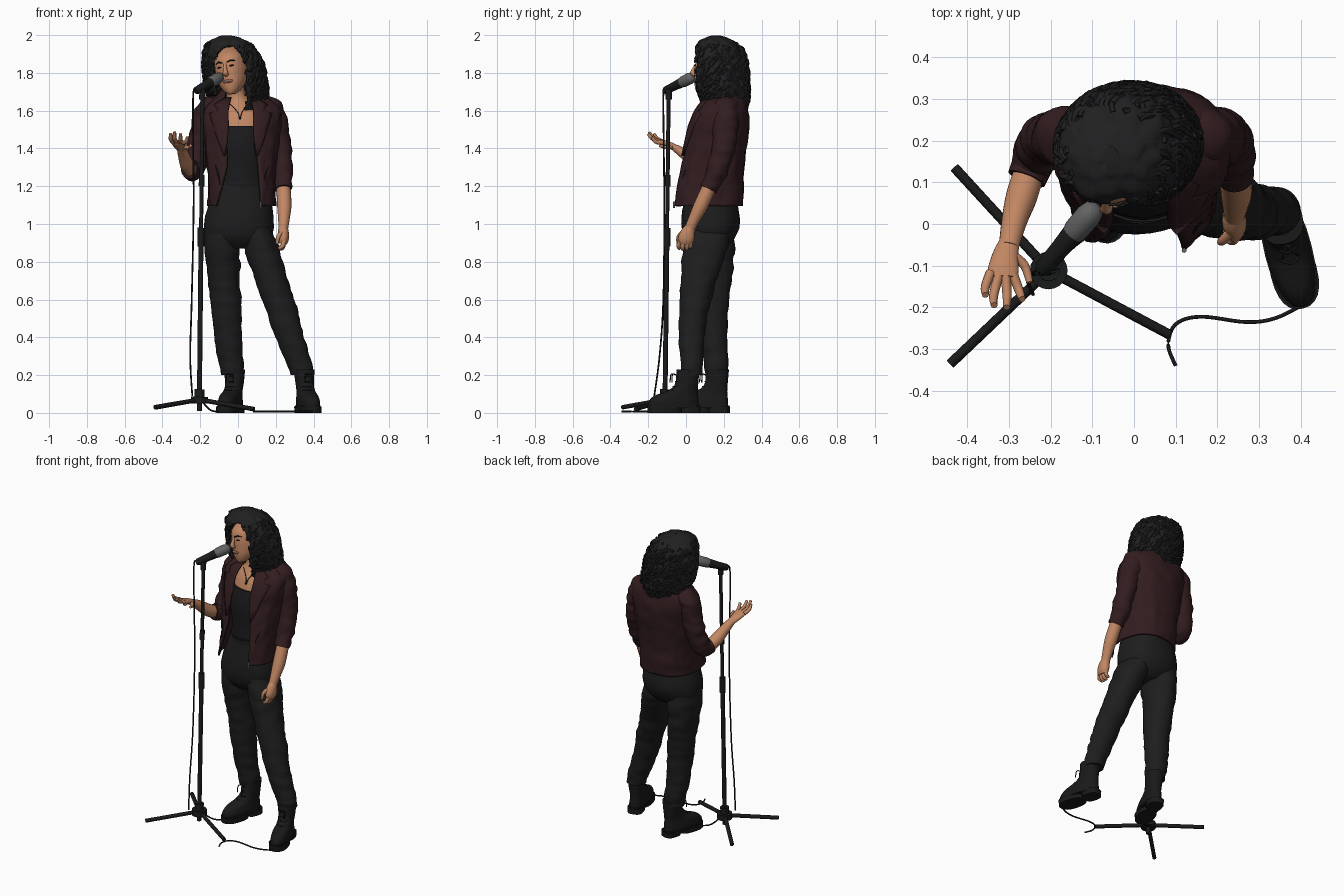
import bpy, bmesh, math, random
from mathutils import Vector, Matrix, Euler, noise
random.seed(4)

def material(name, c):
    m = bpy.data.materials.new(name)
    m.diffuse_color = (*c, 1)
    return m
SKIN = material("warm skin", (.53, .24, .125))
JACKET = material("dark maroon", (.032, .012, .014))
PANTS = material("charcoal cloth", (.0125, .0125, .0125))
TANK = material("black cloth", (.010, .010, .011))
HAIR = material("black hair", (.0145, .0145, .0145))
BOOT = material("black leather", (.010, .010, .010))
STAND = material("black metal", (.010, .0105, .011))
GRILLE = material("grey mesh", (.125, .125, .125))
LIPS = material("lips", (.33, .09, .06))
TEETH = material("teeth", (.6, .55, .5))

def spline(pts, sub):
    """Catmull-Rom through tuples of any length"""
    if sub < 2:
        return [tuple(p) for p in pts]
    out = []
    for i in range(len(pts) - 1):
        a, b, c, d = pts[max(i-1, 0)], pts[i], pts[i+1], pts[min(i+2, len(pts)-1)]
        for k in range(sub):
            t = k / sub
            out.append(tuple(q + .5*t*(r-p + t*(2*p-5*q+4*r-s + t*(3*(q-r)+s-p)))
                             for p, q, r, s in zip(a, b, c, d)))
    return out + [tuple(pts[-1])]

def skin(name, sets, mat, closed=True, matrix=None, thick=0, drop=None):
    """Mesh from sets of point rows"""
    bm = bmesh.new()
    for rows in sets:
        vs = [[bm.verts.new(p) for p in r] for r in rows]
        n = len(rows[0])
        for a, b in zip(vs, vs[1:]):
            for j in range(n if closed else n - 1):
                k = (j + 1) % n
                bm.faces.new((a[j], a[k], b[k], b[j]))
        if closed:
            bm.faces.new(vs[0])
            bm.faces.new(vs[-1])
    if drop:
        bmesh.ops.delete(bm, geom=[f for f in bm.faces if drop(f.calc_center_median())], context='FACES')
    bmesh.ops.recalc_face_normals(bm, faces=bm.faces)
    me = bpy.data.meshes.new(name)
    bm.to_mesh(me)
    bm.free()
    me.materials.append(mat)
    ob = bpy.data.objects.new(name, me)
    bpy.context.collection.objects.link(ob)
    if matrix:
        ob.matrix_world = matrix
    if thick:
        s = ob.modifiers.new("thickness", 'SOLIDIFY')
        s.thickness, s.offset = thick, 0
    return ob

def se(v, n):
    return math.copysign(abs(v) ** (2 / n), v)

def rings(pts, n=24, sub=4, flat=False, power=2, fold=0):
    """Rows of elliptical rings along a path of (x, y, z, rx, ry)"""
    P = spline([p if len(p) > 4 else (*p, p[3]) for p in pts], sub)
    span = Vector(P[-1][:3]) - Vector(P[0][:3])
    ref = Vector((0, 1, 0)) if abs(span.x) > .7 * span.length else Vector((1, 0, 0))
    rows = []
    for i, p in enumerate(P):
        t = (Vector(P[min(i+1, len(P)-1)][:3]) - Vector(P[max(i-1, 0)][:3])).normalized()
        u = Vector((1, 0, 0)) if flat else (ref - t * t.dot(ref)).normalized()
        v = Vector((0, 1, 0)) if flat else t.cross(u)
        row = []
        for j in range(n):
            a = math.tau * j / n
            d = u * (p[3] * se(math.cos(a), power)) + v * (p[4] * se(math.sin(a), power))
            c = Vector(p[:3])
            q = c + d
            row.append(c + d * (1 + fold * noise.noise(Vector((q.x*11, q.y*11, q.z*24)))))
        rows.append(row)
    return rows

def loft(name, pts, mat, matrix=None, **kw):
    return skin(name, [rings(pts, **kw)], mat, matrix=matrix)

def blob(name, loc, r, mat, matrix=None):
    x, y, z = loc
    pts = [(x, y, z + r[2]*math.sin(a), r[0]*math.cos(a), r[1]*math.cos(a))
           for a in [(-1.5 + 3*k/8) for k in range(9)]]
    return loft(name, pts, mat, matrix, n=14, sub=1, flat=True)

# trousers
loft("trouser_hips", [(.0, .12, .87, .08, .08), (0, .125, .92, .168, .13), (.005, .13, 1.0, .186, .155),
     (.012, .13, 1.1, .168, .145), (.02, .13, 1.22, .132, .125)], PANTS, n=40, flat=True, power=2.15, fold=.02)
loft("right_trouser_leg", [(-.075, .13, 1.02, .07, .11), (-.086, .13, .91, .094, .128), (-.075, .14, .72, .085, .103),
     (-.06, .14, .55, .08, .083), (-.05, .15, .38, .072, .07), (-.035, .16, .26, .066, .064),
     (-.03, .163, .2, .058, .058)], PANTS, n=32, sub=8, flat=True, fold=.1)
loft("left_trouser_leg", [(.08, .125, 1.02, .07, .11), (.116, .107, .9, .092, .125), (.165, .075, .74, .088, .1),
     (.225, .045, .56, .084, .08), (.275, .03, .4, .076, .068), (.325, .03, .26, .066, .06),
     (.34, .03, .2, .058, .058)], PANTS, n=32, sub=8, flat=True, fold=.1)
loft("belt", [(.02, .13, 1.185, .143, .131), (.02, .13, 1.215, .138, .13)], BOOT, n=40, sub=1, flat=True)

# boots, made once in local space and placed twice
for side, loc, ang in (("right", (-.04, .092, 0), -.29), ("left", (.37, -.065, 0), .25)):
    M = Matrix.Translation(loc) @ Matrix.Rotation(ang, 4, 'Z')
    loft(side + "_boot", [(0, 0, .025, .052, .136), (0, 0, .06, .053, .135), (0, .012, .09, .049, .118),
         (0, .045, .115, .045, .085), (0, .07, .15, .046, .062), (0, .078, .23, .054, .06)], BOOT, M,
         n=32, flat=True, power=2.3, fold=.03)
    loft(side + "_sole", [(0, -.05, 0, .054, .09), (0, -.05, .035, .056, .092)], BOOT, M, sub=1, flat=True, power=2.4)
    loft(side + "_heel", [(0, .088, 0, .046, .054), (0, .088, .035, .048, .055)], BOOT, M, sub=1, flat=True, power=3)
    loft(side + "_welt", [(0, 0, .026, .057, .142), (0, 0, .04, .057, .142)], BOOT, M, sub=1, flat=True, power=2.3)
    for k, (y, z) in enumerate(((-.062, .102), (-.03, .12), (-.004, .14), (.01, .165), (.015, .195))):
        loft(f"{side}_lace_{k}", [(-.03, y + .02, z, .004), (0, y, z, .004), (.03, y + .02, z, .004)],
             STAND, M, n=6)
    for s in (-1, 1):
        loft(f"{side}_lace_end", [(0, .015, .2, .003), (s*.015, -.01, .205, .003), (s*.02, -.015, .16, .003)], STAND, M, n=6)

# torso
loft("tank_top", [(.02, .13, 1.17, .138, .126), (.02, .135, 1.28, .135, .12), (.02, .155, 1.42, .16, .138),
     (.02, .167, 1.48, .16, .135), (.02, .17, 1.52, .145, .124)], TANK, n=40, flat=True, fold=.03)
loft("chest_and_neck", [(.02, .17, 1.47, .15, .125), (.018, .18, 1.54, .147, .116), (.015, .19, 1.59, .13, .105),
     (.005, .2, 1.64, .075, .08), (-.01, .188, 1.69, .05, .053), (-.022, .17, 1.77, .05, .053)],
     SKIN, n=32, flat=True)
loft("necklace", [(-.04, .115, 1.635, .0025), (0, .083, 1.59, .0025), (.01, .068, 1.555, .004), (.02, .083, 1.59, .0025),
     (.05, .115, 1.635, .0025)], STAND, n=6)

# open jacket: (cx, cy, z, rx, ry, right edge x, left edge x)
J = [(.02, .108, 1.095, .175, .187, -.11, .12), (.02, .12, 1.2, .172, .18, -.085, .115),
     (.02, .138, 1.32, .18, .166, -.06, .105), (.02, .165, 1.45, .195, .157, -.07, .09),
     (.02, .18, 1.55, .205, .148, -.085, .092), (.02, .195, 1.62, .195, .125, -.085, .097),
     (.015, .212, 1.67, .13, .098, -.07, .09), (.01, .218, 1.71, .088, .08, -.06, .075)]
N = 2.4
rows = []
for cx, cy, z, rx, ry, xl, xr in spline(J, 6):
    a0 = math.asin(min(.99, (xr - cx) / rx) ** (N/2))
    a1 = math.tau - math.asin(min(.99, (cx - xl) / rx) ** (N/2))
    row = []
    for k in range(49):
        a = a0 + (a1 - a0) * k / 48
        f = 1 + .05 * noise.noise(Vector((4*math.sin(a), 4*math.cos(a), z*14)))
        row.append(Vector((cx + rx*f*se(math.sin(a), N), cy - ry*f*se(math.cos(a), N), z)))
    rows.append(row)
skin("jacket_body", [rows], JACKET, closed=False, thick=.012)
for side, col in (("left", 0), ("right", -1)):
    loft(side + "_zip", [(*r[col], .006) for r in rows[:30]], STAND, n=6, sub=1)
end = rows[0][0]
loft("left_zip_pull", [(end.x, end.y - .006, 1.12, .006), (end.x, end.y - .006, 1.085, .006)], GRILLE, n=8, sub=1)

def front_y(x, z):
    """Front surface of the jacket"""
    for a, b in zip(J, J[1:]):
        if a[2] <= z <= b[2]:
            t = (z - a[2]) / (b[2] - a[2])
            cx, cy, _, rx, ry = [p + (q-p)*t for p, q in zip(a[:5], b[:5])]
            return cy - ry * max(.05, 1 - (abs(x-cx)/rx) ** N) ** (1/N)

# lapels and pocket zips lying on the jacket
for side, s in (("right", -1), ("left", 1)):
    strip = [(.085, .09, 1.36), (.07, .12, 1.44), (.064, .145, 1.52), (.066, .165, 1.585), (.066, .12, 1.60),
             (.06, .14, 1.63), (.05, .08, 1.67)]
    skin(side + "_lapel", [[[Vector((.015 + s*(a + (b-a)*k/4), front_y(.015 + s*(a + (b-a)*k/4), z) - .014, z))
         for k in range(5)] for a, b, z in strip]], JACKET, closed=False, thick=.009)
    loft(side + "_pocket_zip", [(.02 + s*x, front_y(.02 + s*x, z) - .006, z, .004)
         for x, z in ((.115, 1.21), (.125, 1.26), (.14, 1.31))], STAND, n=6)

# sleeves
loft("right_sleeve", [(-.1, .21, 1.615, .05), (-.15, .21, 1.607, .068), (-.182, .21, 1.54, .066), (-.208, .205, 1.42, .06),
     (-.228, .18, 1.31, .058), (-.245, .14, 1.28, .053), (-.258, .108, 1.285, .047)], JACKET, n=28, sub=8, fold=.2)
loft("left_sleeve", [(.12, .21, 1.615, .05), (.165, .213, 1.607, .068), (.2, .212, 1.53, .067), (.222, .2, 1.41, .061),
     (.234, .163, 1.28, .056), (.24, .117, 1.185, .046)], JACKET, n=28, sub=8, fold=.2)

# forearms and hands
loft("right_forearm", [(-.25, .13, 1.28, .036), (-.268, .07, 1.31, .038), (-.286, .01, 1.358, .031),
     (-.3, -.055, 1.402, .024, .02)], SKIN, n=20)
loft("right_palm", [(-.297, -.04, 1.394, .024, .018), (-.308, -.075, 1.412, .031, .018), (-.313, -.11, 1.427, .037, .016),
     (-.314, -.128, 1.437, .032, .01)], SKIN, n=18)
loft("left_forearm", [(.24, .13, 1.21, .037), (.245, .08, 1.1, .038), (.243, .045, 1.03, .031),
     (.24, .02, .975, .025, .028)], SKIN, n=20)
loft("left_palm", [(.24, .025, .985, .024, .027), (.24, .01, .955, .029, .038), (.241, 0, .92, .028, .043),
     (.238, -.002, .895, .02, .036)], SKIN, n=18)
fingers = {"right": [((-.343, -.115, 1.432), (-.356, -.15, 1.45), (-.356, -.17, 1.478)),
                     ((-.325, -.125, 1.434), (-.336, -.17, 1.452), (-.335, -.195, 1.487)),
                     ((-.307, -.125, 1.434), (-.304, -.172, 1.447), (-.305, -.2, 1.477)),
                     ((-.29, -.12, 1.43), (-.275, -.16, 1.435), (-.268, -.18, 1.46)),
                     ((-.29, -.075, 1.41), (-.262, -.1, 1.405), (-.25, -.14, 1.415))],
           "left": [((.243, -.033, .91), (.235, -.04, .882), (.215, -.035, .87)),
                    ((.243, -.014, .905), (.236, -.018, .874), (.215, -.016, .866)),
                    ((.243, .006, .905), (.236, .004, .873), (.215, .004, .868)),
                    ((.243, .025, .91), (.236, .024, .885), (.215, .02, .875)),
                    ((.23, -.02, .955), (.212, -.04, .93), (.207, -.043, .895))]}
for side, fs in fingers.items():
    for k, f in enumerate(fs):
        loft(f"{side}_finger_{k}", [(*p, r) for p, r in zip((*f, f[2]), (.012, .011, .008))], SKIN, n=10)

# head and face, in a turned and tilted frame
H = Matrix.Translation((-.035, .145, 1.812)) @ Euler((0, -.17, -.3)).to_matrix().to_4x4()
loft("head", [(0, -.05, -.125, .02, .032), (0, -.032, -.105, .046, .06), (0, -.013, -.07, .069, .086),
     (0, 0, -.03, .081, .1), (0, .005, .02, .085, .105), (0, .01, .08, .074, .093), (0, .03, .125, .03, .04)],
     SKIN, H, n=32, flat=True)
loft("nose", [(0, -.092, .035, .008), (0, -.108, .008, .01), (0, -.114, -.012, .015, .013), (0, -.1, -.024, .011)],
     SKIN, H, n=12)
blob("lips", (0, -.094, -.057), (.029, .01, .011), LIPS, H)
blob("teeth", (0, -.099, -.055), (.021, .007, .005), TEETH, H)
for s in (-1, 1):
    blob("eye", (s*.033, -.092, .022), (.014, .007, .004), HAIR, H)
    loft("eyebrow", [(s*.013, -.102, .042, .003), (s*.035, -.094, .05, .004), (s*.055, -.077, .043, .002)], HAIR, H, n=8)

# hair volume with a face opening, covered in curls: (z, cx, cy, rx, ry)
R = spline([(1.993, -.06, .16, .02, .02), (1.973, -.055, .16, .08, .072), (1.93, -.045, .172, .128, .12),
            (1.85, -.026, .182, .153, .138), (1.75, -.012, .187, .16, .14), (1.68, 0, .197, .152, .132),
            (1.62, .01, .205, .13, .112), (1.58, .012, .215, .09, .085)], 8)

def hair_point(t, a, out=0):
    z, cx, cy, rx, ry = R[min(len(R)-1, max(0, int(round(t * (len(R)-1)))))]
    return Vector((cx + (rx+out)*math.sin(a), cy - (ry+out)*math.cos(a), z))

def in_face(a, z):
    a = (a + math.pi) % math.tau - math.pi
    if z < 1.68:
        return -1.5 < a < .55
    half = .64 * math.sqrt(max(0, min(1, (1.945 - z) / .09)))
    return abs(a + .17) < half

shell = []
for i in range(len(R)):
    row = []
    for j in range(80):
        a = math.tau * j / 80
        p = hair_point(i / (len(R)-1), a)
        row.append(hair_point(i / (len(R)-1), a, .014 * noise.noise(p * 32) if i else 0))
    shell.append(row)
skin("hair_volume", [shell], HAIR, thick=.012,
     drop=lambda c: in_face(math.atan2(c.x + .02, .185 - c.y), c.z) and c.y < .2)
curls = []
for k in range(150):
    a = math.tau * (k + random.random()) / 150
    start, stop = random.uniform(.2, .5), random.uniform(.82, 1)
    ph, turns, wob = random.random()*6, random.uniform(3, 6), random.uniform(.009, .015)
    pts = []
    for i in range(37):
        t = start + (stop - start) * i / 36
        w = ph + turns * math.tau * i / 36
        p = hair_point(t, a + wob/.13 * math.cos(w), wob * .6 * math.sin(w))
        if in_face(a, p.z):
            if len(pts) > 5:
                break
            pts = []
            continue
        pts.append((*p, .009 if i < 33 else .006))
    if len(pts) > 5:
        curls.append(rings(pts, n=6, sub=1))
skin("hair_curls", curls, HAIR)

# microphone stand
def pole(z):
    return (-.205 + .01*z, -.112 + .012*z, z)
for name, z0, z1, r in (("stand_lower_tube", .01, .95, .013), ("stand_upper_tube", .95, 1.7, .0105),
                        ("stand_clutch", .88, .98, .018), ("stand_grip", 1.2, 1.26, .015),
                        ("stand_top_joint", 1.66, 1.715, .017), ("stand_hub", .05, .085, .045), ("stand_collar", .085, .125, .026)):
    loft(name, [(*pole(z0), r), (*pole(z1), r)], STAND, n=20, sub=1)
for k, (x, y, z) in enumerate(((-.43, .135, .03), (-.44, -.335, .03), (.085, -.265, .02))):
    loft(f"stand_leg_{k}", [(*pole(.07), .012), (x, y, z, .012)], STAND, n=12, sub=1)

# microphone
A, B = Vector((-.225, -.115, 1.703)), Vector((-.088, .045, 1.783))
def along(items):
    return [(*A.lerp(B, t), r) for t, r in items]
loft("microphone_body", along([(0, .014), (.05, .021), (.35, .023), (.6, .027)]), STAND, n=20, sub=1)
loft("microphone_grille", along([(.55, .025), (.62, .03), (.85, .031), (.95, .025), (1, .01)]), GRILLE, n=24, sub=1)

# cables
C = .0045
loft("hanging_cable", [(-.222, -.112, 1.705, C), (-.238, -.12, 1.66, C), (-.235, -.115, 1.1, C), (-.245, -.12, .6, C),
     (-.253, -.14, .3, C), (-.242, -.168, .09, C)], STAND, n=8, sub=6)
loft("floor_cable", [(.1, -.34, .007, C), (.082, -.29, .007, C), (.1, -.24, .007, C), (.16, -.222, .007, C),
     (.27, -.235, .007, C), (.34, -.225, .007, C), (.41, -.19, .007, C)], STAND, n=8, sub=6)
loft("foot_cable", [(-.19, -.1, .06, C), (-.14, -.05, .012, C), (-.07, .0, .008, C)], STAND, n=8, sub=6)

# smooth shading with sharp edges kept
for o in bpy.context.scene.objects:
    o.select_set(True)
    bpy.context.view_layer.objects.active = o
bpy.ops.object.shade_smooth_by_angle(angle=math.radians(50))
